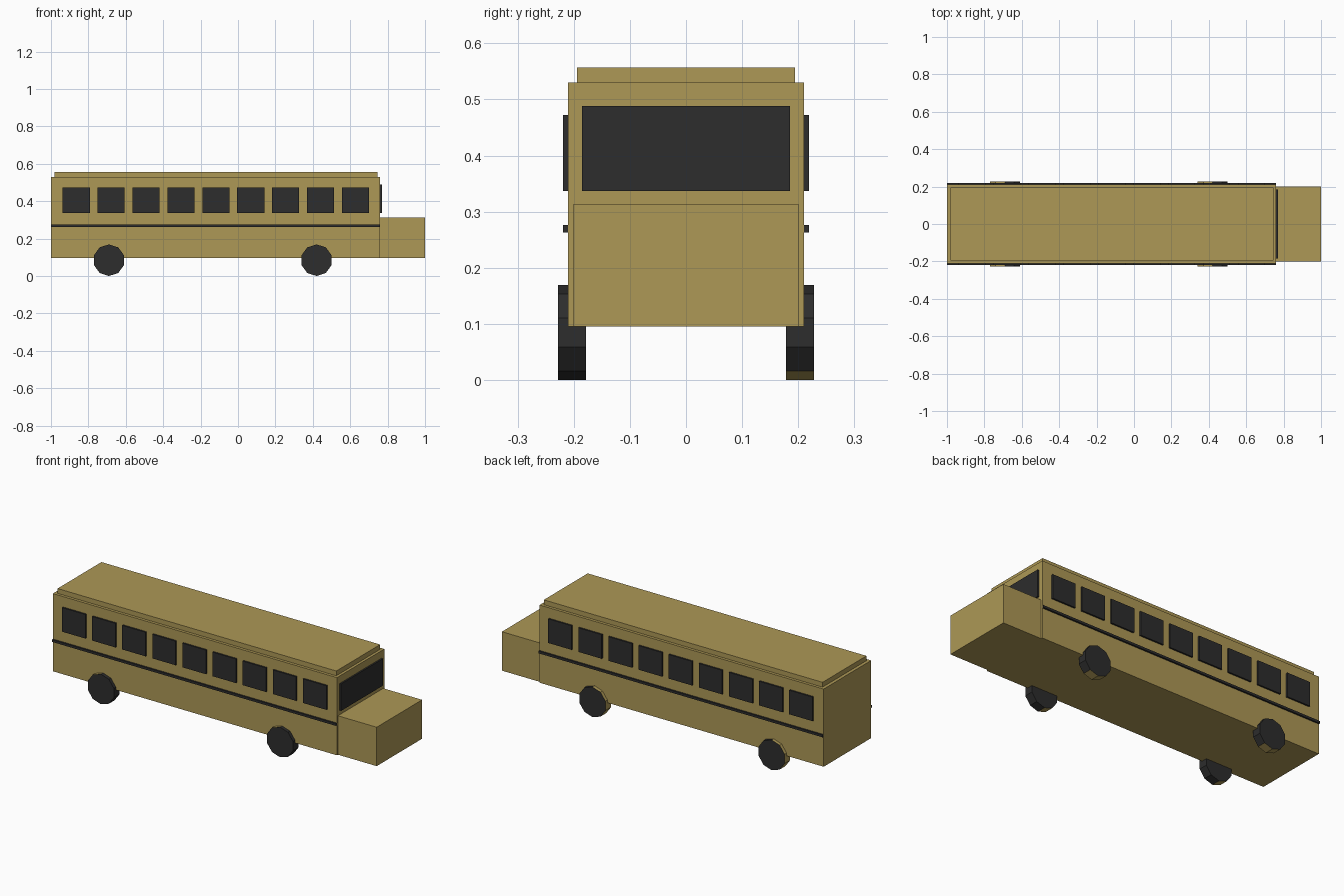
import bpy
import bmesh
from math import sin, cos, pi
from mathutils import Vector

cube = bpy.data.objects.get("Cube")
if cube:
    bpy.data.objects.remove(cube, do_unlink=True)


def make_material(name, color):
    mat = bpy.data.materials.new(name)
    mat.use_nodes = True
    mat.diffuse_color = (*color, 1)
    mat.node_tree.nodes["Principled BSDF"].inputs["Base Color"].default_value = (*color, 1)
    return mat


YELLOW = make_material("dull yellow paint", (0.418, 0.314, 0.093))
BLACK = make_material("soft black", (0.026, 0.026, 0.026))


def finish(name, bm, *materials):
    bmesh.ops.recalc_face_normals(bm, faces=bm.faces)
    mesh = bpy.data.meshes.new(name)
    bm.to_mesh(mesh)
    bm.free()
    for mat in materials:
        mesh.materials.append(mat)
    obj = bpy.data.objects.new(name, mesh)
    bpy.context.collection.objects.link(obj)
    return obj


def box(name, x, y, z, mat):
    """Box spanning the given (low, high) ranges."""
    bm = bmesh.new()
    bmesh.ops.create_cube(bm, size=1)
    for v in bm.verts:
        v.co = Vector([(a + b) / 2 + c * (b - a) for (a, b), c in zip((x, y, z), v.co)])
    return finish(name, bm, mat)


def wheel(name, x, side, radius=0.0845, sides=10):
    """Ten-sided wheel with its rearward tread faces in body paint."""
    bm = bmesh.new()
    ring = [bm.verts.new((radius * sin(2 * pi * i / sides), side * 0.178,
                          radius * cos(2 * pi * i / sides))) for i in range(sides)]
    disc = bm.faces.new(ring)
    out = bmesh.ops.extrude_face_region(bm, geom=[disc], use_keep_orig=True)
    moved = [g for g in out["geom"] if isinstance(g, bmesh.types.BMVert)]
    bmesh.ops.translate(bm, verts=moved, vec=(0, side * 0.05, 0))
    for face in bm.faces:
        c = face.calc_center_median()
        tread = len(face.verts) == 4
        rear = c.x < -0.01
        underside = side > 0 and c.z < -0.9 * radius * cos(pi / sides) * 0.95
        face.material_index = int(tread and (rear or underside))
    obj = finish(name, bm, BLACK, YELLOW)
    obj.location = (x, 0, radius)


# Body, bonnet and raised roof
box("body", (-1, 0.76), (-0.21, 0.21), (0.095, 0.53), YELLOW)
box("bonnet", (0.76, 1), (-0.201, 0.201), (0.095, 0.313), YELLOW)
box("roof", (-0.982, 0.745), (-0.194, 0.194), (0.53, 0.557), YELLOW)
box("windscreen", (0.76, 0.769), (-0.185, 0.185), (0.337, 0.488), BLACK)

# Side windows, stripes and wheels
for label, side in (("right", -1), ("left", 1)):
    plate = sorted((side * 0.21, side * 0.219))
    box(f"{label}_stripe", (-1, 0.76), plate, (0.263, 0.276), BLACK)
    for i in range(9):
        x = -0.865 + i * 0.1866
        box(f"{label}_window_{i + 1}", (x - 0.0725, x + 0.0725), plate, (0.337, 0.472), BLACK)
    wheel(f"{label}_front_wheel", 0.42, side)
    wheel(f"{label}_rear_wheel", -0.69, side)
